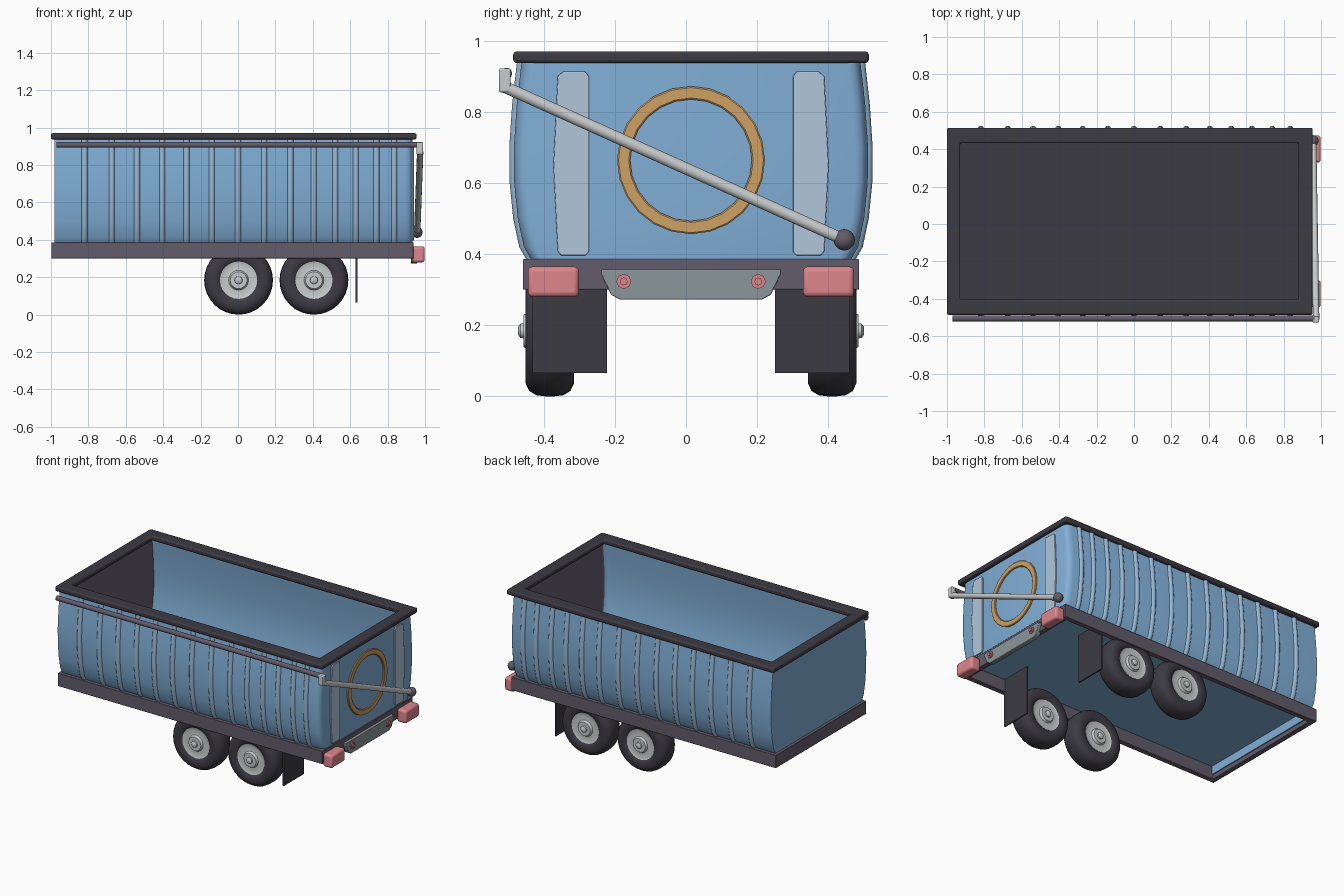
import bpy, bmesh, math
from mathutils import Vector

if "Cube" in bpy.data.objects:
    bpy.data.objects.remove(bpy.data.objects["Cube"])

CY = 0.014  # body centre line (the side crank shifts the bounds)


def mat(name, r, g, b):
    m = bpy.data.materials.new(name)
    m.diffuse_color = (r, g, b, 1)
    m.use_nodes = True
    m.node_tree.nodes["Principled BSDF"].inputs["Base Color"].default_value = m.diffuse_color
    return m


BLUE = mat("body blue", 0.22, 0.43, 0.68)
RIBBLUE = mat("rib blue", 0.31, 0.48, 0.66)
PALE = mat("pale blue", 0.44, 0.57, 0.70)
DARK = mat("charcoal", 0.047, 0.043, 0.057)
FRAME = mat("purple grey", 0.125, 0.108, 0.148)
RED = mat("light red", 0.73, 0.24, 0.26)
GOLD = mat("gold", 0.62, 0.36, 0.13)
GREY = mat("plate grey", 0.26, 0.305, 0.33)
METAL = mat("metal grey", 0.58, 0.60, 0.61)


def make(name, bm, *mats, bevel=0, segs=2, angle=35):
    bmesh.ops.recalc_face_normals(bm, faces=bm.faces)
    me = bpy.data.meshes.new(name)
    bm.to_mesh(me)
    bm.free()
    ob = bpy.data.objects.new(name, me)
    bpy.context.collection.objects.link(ob)
    for m in mats:
        me.materials.append(m)
    if bevel:
        b = ob.modifiers.new("bevel", 'BEVEL')
        b.width, b.segments = bevel, segs
    bpy.ops.object.select_all(action='DESELECT')
    ob.select_set(True)
    bpy.context.view_layer.objects.active = ob
    bpy.ops.object.shade_smooth_by_angle(angle=math.radians(angle))
    return ob


def loft(bm, rings, caps=True, loop=False):
    """Bridge equal closed rings of points; returns faces per band."""
    vs = [[bm.verts.new(p) for p in r] for r in rings]
    n, bands = len(vs[0]), []
    for k in range(len(vs) if loop else len(vs) - 1):
        a, b = vs[k], vs[(k + 1) % len(vs)]
        bands.append([bm.faces.new((a[i], a[(i + 1) % n], b[(i + 1) % n], b[i])) for i in range(n)])
    if caps and not loop:
        bands.append([bm.faces.new(vs[0]), bm.faces.new(vs[-1])])
    return bands


def box(name, lo, hi, m, bevel=0, segs=2):
    bm = bmesh.new()
    rect = [(lo[0], lo[1]), (hi[0], lo[1]), (hi[0], hi[1]), (lo[0], hi[1])]
    loft(bm, [[(x, y, z) for x, y in rect] for z in (lo[2], hi[2])])
    return make(name, bm, m, bevel=bevel, segs=segs)


def open_frame(name, outer, inner, z0, z1, m, bevel):
    """Rectangular ring; outer and inner are x0, x1, half width."""
    def rect(r, z):
        return [(r[0], CY - r[2], z), (r[1], CY - r[2], z), (r[1], CY + r[2], z), (r[0], CY + r[2], z)]
    bm = bmesh.new()
    loft(bm, [rect(outer, z0), rect(outer, z1), rect(inner, z1), rect(inner, z0)], loop=True)
    return make(name, bm, m, bevel=bevel)


def tube(name, a, b, r, m, sides=14):
    a, b = Vector(a), Vector(b)
    q = (b - a).to_track_quat('Z', 'Y')
    bm = bmesh.new()
    ring = [q @ Vector((r * math.cos(t), r * math.sin(t), 0))
            for t in (2 * math.pi * i / sides for i in range(sides))]
    loft(bm, [[a + p for p in ring], [b + p for p in ring]])
    return make(name, bm, m)


def lathe_y(name, profile, centre, m, sides, loop):
    """Spin (radius, y) points about an axis along y."""
    cx, cy, cz = centre
    bm = bmesh.new()
    loft(bm, [[(cx + r * math.cos(2 * math.pi * i / sides), cy + y, cz + r * math.sin(2 * math.pi * i / sides))
               for i in range(sides)] for r, y in profile], loop=loop)
    return make(name, bm, m, angle=40)


def plate_x(name, pts, x0, x1, m, bevel=0):
    bm = bmesh.new()
    loft(bm, [[(x, y, z) for y, z in pts] for x in (x0, x1)])
    return make(name, bm, m, bevel=bevel)


# Tub: bulged walls, blue outside and on the long inner sides, darker inside ends and floor
WALL = [(0.385, 0.45), (0.42, 0.47), (0.50, 0.487), (0.60, 0.497), (0.70, 0.498), (0.82, 0.49), (0.945, 0.476)]


def plan(w, z, t=0.0):
    w -= t
    a, b = -0.98 + t, 0.932 - t
    half = [(a, w), (b - 0.04, w), (b - 0.018, w - 0.007), (b - 0.005, w - 0.018), (b, w - 0.035)]
    return [(x, CY + y, z) for x, y in half] + [(x, CY - y, z) for x, y in reversed(half)]


bm = bmesh.new()
rings = [plan(w, z) for z, w in WALL]
inside = [plan(w, max(z, 0.41), 0.02) for z, w in reversed(WALL[1:])]
bands = loft(bm, rings + inside)
bmesh.ops.recalc_face_normals(bm, faces=bm.faces)
for k, band in enumerate(bands[:-1]):
    for f in band:
        if k >= len(rings) and abs(f.normal.x) > 0.7:
            f.material_index = 2
bands[-1][1].material_index = 1
make("tub", bm, BLUE, DARK, FRAME, angle=40)
# Tub wall showing below the floor at the front end
box("front_wall_foot", (-0.966, CY - 0.438, 0.33), (-0.958, CY + 0.438, 0.388), BLUE)

# Ribs on both long sides
RIB = [(-0.017, -0.006), (-0.014, 0.006), (-0.006, 0.013), (0.006, 0.013), (0.014, 0.006), (0.017, -0.006)]
for i, x in enumerate([-0.82, -0.675, -0.54, -0.405, -0.275, -0.14, 0, 0.14, 0.28, 0.405, 0.52, 0.63, 0.74, 0.835]):
    for side, s in (("left", 1), ("right", -1)):
        bm = bmesh.new()
        loft(bm, [[(x + dx, CY + s * (w + d), z) for dx, d in RIB] for z, w in WALL])
        make(f"rib_{side}_{i}", bm, RIBBLUE, angle=60)

# Top rim and chassis frame
open_frame("top_rim", (-1.0, 0.955, 0.5), (-0.93, 0.88, 0.418), 0.937, 0.97, DARK, 0.009)
open_frame("chassis_frame", (-0.998, 0.938, 0.473), (-0.965, 0.905, 0.44), 0.3, 0.386, FRAME, 0.003)

# Tail panels, tapering like the wall, with cut corners
for side, s in (("left", 1), ("right", -1)):
    shape = [(0.287, 0.406), (0.297, 0.396), (0.365, 0.396), (0.375, 0.408), (0.387, 0.65), (0.375, 0.9),
             (0.36, 0.913), (0.297, 0.913), (0.287, 0.9)]
    plate_x(f"tail_panel_{side}", [(CY + s * y, z) for y, z in shape], 0.925, 0.94, PALE, 0.002)

# Plain flat ring on the tail
bm = bmesh.new()
N = 24
loft(bm, [[(x, CY + r * math.cos(t), 0.664 + r * math.sin(t))
           for x, r in ((0.928, 0.171), (0.938, 0.171), (0.941, 0.175), (0.941, 0.204), (0.938, 0.208), (0.928, 0.208))]
          for t in (2 * math.pi * i / N for i in range(N))], loop=True)
make("tail_ring", bm, GOLD)

# Cover crank: side rod, elbow, diagonal arm and knob
tube("cover_rod", (-0.97, -0.505, 0.908), (0.965, -0.505, 0.908), 0.016, FRAME)
box("crank_elbow", (0.955, -0.526, 0.855), (0.99, -0.493, 0.922), METAL, 0.005)
tube("crank_arm", (0.974, -0.51, 0.87), (0.958, 0.445, 0.44), 0.017, METAL)
bm = bmesh.new()
bmesh.ops.create_uvsphere(bm, u_segments=16, v_segments=10, radius=0.03)
bmesh.ops.translate(bm, verts=bm.verts, vec=(0.957, 0.445, 0.44))
make("crank_knob", bm, FRAME, angle=60)

# Tail lights, bumper plate and bolts
for side, s in (("left", 1), ("right", -1)):
    y = CY + s * 0.387
    box(f"tail_light_{side}", (0.93, y - 0.072, 0.279), (0.998, y + 0.072, 0.365), RED, 0.014, 3)
    for part, r, x in (("base", 0.021, 0.964), ("head", 0.011, 0.974)):
        tube(f"bumper_bolt_{part}_{side}", (0.94, CY + s * 0.189, 0.323), (x, CY + s * 0.189, 0.323), r, RED, 8)
half = [(0.252, 0.357), (0.252, 0.343), (0.225, 0.286), (0.2, 0.272)]
plate_x("bumper_plate", [(CY + y, z) for y, z in half] + [(CY - y, z) for y, z in reversed(half)],
        0.925, 0.957, GREY, 0.003)

# Wheels and mud flaps
T = [(0.09, 0.045), (0.1, 0.06), (0.12, 0.068), (0.148, 0.068), (0.169, 0.058), (0.181, 0.038), (0.184, 0.014)]
TYRE = T + [(r, -y) for r, y in reversed(T)]
H = [(0.012, 0.089), (0.02, 0.083), (0.021, 0.074), (0.045, 0.074), (0.053, 0.06), (0.085, 0.056), (0.1, 0.061)]
HUB = H + [(r, -y) for r, y in reversed(H)]
for side, s in (("left", 1), ("right", -1)):
    for pos, x in (("front", 0.003), ("rear", 0.406)):
        c = (x, CY + s * 0.397, 0.184)
        lathe_y(f"tyre_{side}_{pos}", TYRE, c, DARK, 32, True)
        lathe_y(f"hub_{side}_{pos}", HUB, c, METAL, 24, False)
    ys = sorted((CY + s * 0.236, CY + s * 0.446))
    box(f"mud_flap_{side}", (0.629, ys[0], 0.066), (0.638, ys[1], 0.386), DARK)
